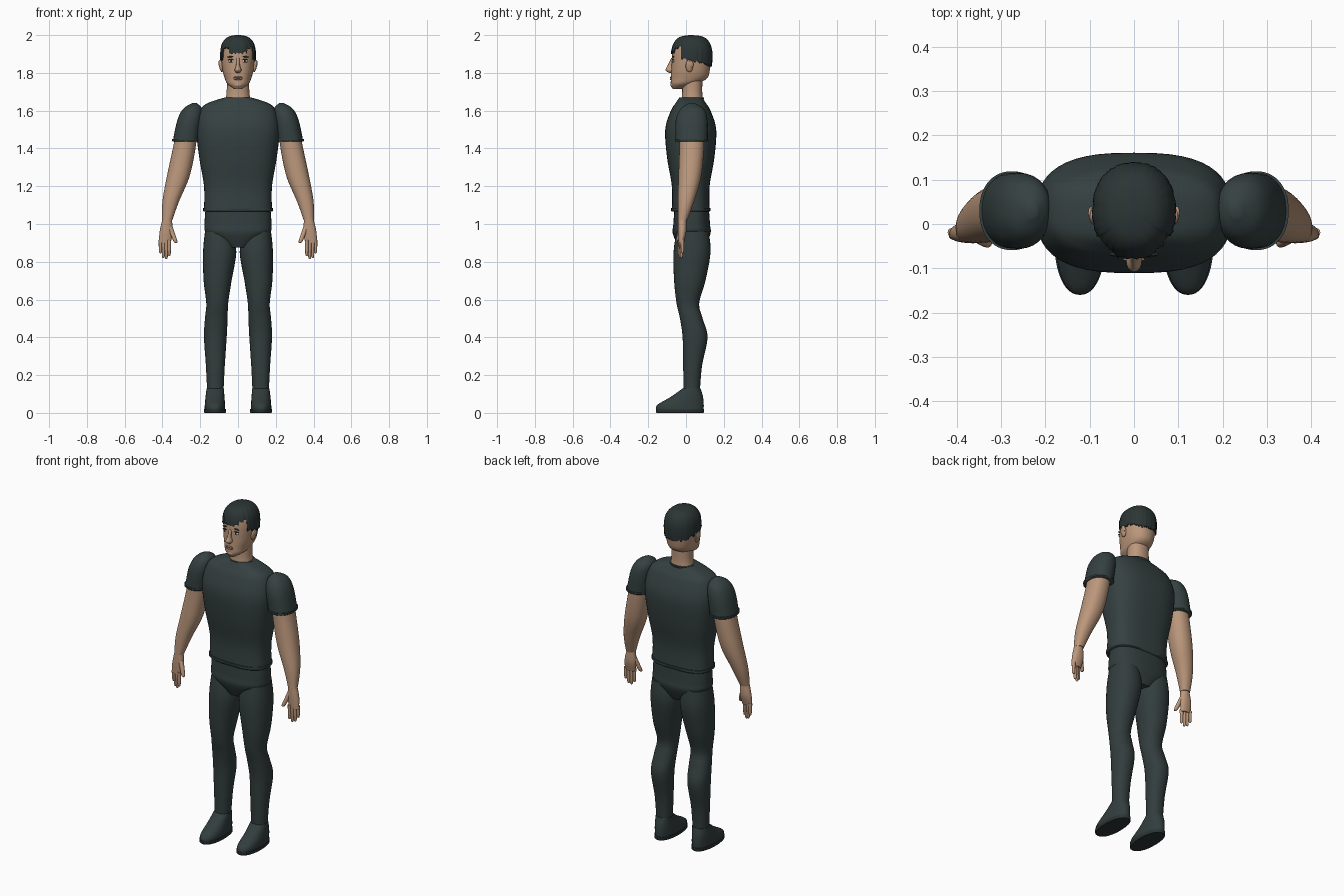
import bpy, bmesh, math, random
from mathutils import Vector

random.seed(4)
default_cube = bpy.data.objects.get("Cube")
if default_cube:
    bpy.data.objects.remove(default_cube)


def material(name, red, green, blue):
    mat = bpy.data.materials.new(name)
    mat.use_nodes = True
    mat.diffuse_color = (red, green, blue, 1)
    shader = mat.node_tree.nodes["Principled BSDF"]
    shader.inputs["Base Color"].default_value = mat.diffuse_color
    shader.inputs["Roughness"].default_value = 0.8
    return mat


skin = material("skin", 0.5, 0.31, 0.2)
shirt_cloth = material("shirt cloth", 0.036, 0.052, 0.052)
trouser_cloth = material("trouser cloth", 0.033, 0.047, 0.047)
hair_black = material("hair black", 0.025, 0.035, 0.035)
eye_white = material("eye white", 0.6, 0.6, 0.55)
eye_dark = material("eye dark", 0.03, 0.025, 0.02)
lip_pink = material("lip pink", 0.4, 0.2, 0.14)


def finish(name, bm, mat, angle=45):
    """Turn a bmesh into a smooth shaded object that keeps sharp edges."""
    bmesh.ops.recalc_face_normals(bm, faces=bm.faces)
    mesh = bpy.data.meshes.new(name)
    bm.to_mesh(mesh)
    bm.free()
    mesh.materials.append(mat)
    mesh.shade_smooth()
    mesh.set_sharp_from_angle(angle=math.radians(angle))
    part = bpy.data.objects.new(name, mesh)
    bpy.context.collection.objects.link(part)
    return part


def smooth_rings(rings, steps):
    """Catmull-Rom curve through rings (z, x, y, half width, half depth)."""
    dense = []
    last = len(rings) - 1
    for i in range(last):
        before, start = rings[max(i - 1, 0)], rings[i]
        end, after = rings[i + 1], rings[min(i + 2, last)]
        for k in range(steps):
            t = k / steps
            dense.append([q + t / 2 * (r - p + t * (2*p - 5*q + 4*r - s + t * (3*(q - r) + s - p)))
                          for p, q, r, s in zip(before, start, end, after)])
    return dense + [list(rings[-1])]


def outline(ring, angle, power, grow=0.0):
    """Point on a superellipse ring, with angle zero at the front."""
    z, x, y, width, depth = ring
    across, back = math.sin(angle), -math.cos(angle)
    across = math.copysign(abs(across) ** (2 / power), across)
    back = math.copysign(abs(back) ** (2 / power), back)
    return Vector((x + across * (width + grow), y + back * (depth + grow), z))


def skin_rows(bm, rows):
    """Join neighbouring rows of vertices and cap both ends."""
    count = len(rows[0])
    for lower, upper in zip(rows, rows[1:]):
        for i in range(count):
            j = (i + 1) % count
            bm.faces.new((lower[i], lower[j], upper[j], upper[i]))
    bm.faces.new(rows[0])
    bm.faces.new(rows[-1])


def loft(name, rings, mat, power=2.2, sides=32, mirror=1, steps=5):
    bm = bmesh.new()
    rows = []
    for ring in smooth_rings(rings, steps):
        points = [outline(ring, math.tau * i / sides, power) for i in range(sides)]
        rows.append([bm.verts.new((v.x * mirror, v.y, v.z)) for v in points])
    skin_rows(bm, rows)
    return finish(name, bm, mat)


def centred(y, *rows):
    """Rings on the middle plane from (z, half width, half depth)."""
    return [(z, 0, y, width, depth) for z, width, depth in rows]


def edge_band(name, ring, height, mat, power=2.2, mirror=1, grow=0.004):
    """Thin raised band that starts at a ring of another part."""
    z, x, y, width, depth = ring
    wide = (x, y, width + grow, depth + grow)
    rings = [(z - grow, x, y, width, depth), (z, *wide), (z + height, *wide)]
    loft(name, rings, mat, power, sides=48, mirror=mirror, steps=1)


def blob(name, place, size, mat, tilt=0.0):
    bm = bmesh.new()
    bmesh.ops.create_uvsphere(bm, u_segments=20, v_segments=12, radius=1)
    bmesh.ops.scale(bm, vec=size, verts=bm.verts)
    part = finish(name, bm, mat)
    part.location = place
    part.rotation_euler.y = tilt


def finger(name, root, tip, radius, mirror):
    """Tapered digit with a rounded tip."""
    root, tip = Vector(root), Vector(tip)
    rings = []
    for along, swell in ((0, 1), (0.5, 0.9), (0.9, 0.75), (1, 0.3)):
        spot = root.lerp(tip, along)
        rings.append((spot.z, spot.x, spot.y, radius * swell, radius * swell))
    loft(name, rings, skin, sides=12, mirror=mirror, steps=3)


# Shirt body with hem and collar
shirt = centred(0.025, (1.07, 0.18, 0.1), (1.2, 0.18, 0.1), (1.35, 0.205, 0.125),
                (1.5, 0.22, 0.135), (1.6, 0.2, 0.105), (1.64, 0.16, 0.08), (1.67, 0.07, 0.06))
loft("shirt", shirt, shirt_cloth, power=2.7, sides=48)
edge_band("shirt_hem", shirt[0], 0.015, shirt_cloth, power=2.7)
edge_band("collar", (1.66, 0, 0.03, 0.07, 0.06), 0.01, shirt_cloth)

# Trouser hips
hips = centred(0.03, (0.875, 0.055, 0.07), (0.95, 0.165, 0.1), (1, 0.177, 0.097), (1.1, 0.17, 0.09))
loft("hips", hips, trouser_cloth, power=2.5, sides=48)

# Neck and head
loft("neck", centred(0.033, (1.64, 0.07, 0.06), (1.7, 0.06, 0.053), (1.8, 0.06, 0.055)), skin)
head = [(1.715, 0, -0.045, 0.02, 0.025), (1.74, 0, -0.015, 0.055, 0.065),
        (1.77, 0, 0.015, 0.07, 0.095), (1.82, 0, 0.025, 0.083, 0.102),
        (1.9, 0, 0.03, 0.088, 0.103), (1.95, 0, 0.03, 0.078, 0.09),
        (1.98, 0, 0.03, 0.05, 0.06), (1.99, 0, 0.03, 0.01, 0.01)]
loft("head", head, skin, sides=48)
head_dense = smooth_rings(head, 6)
crown = head[-1][0]


def head_ring(z):
    for low, high in zip(head_dense, head_dense[1:]):
        if low[0] <= z <= high[0]:
            t = (z - low[0]) / (high[0] - low[0])
            return [a + (b - a) * t for a, b in zip(low, high)]
    return head_dense[-1]


def on_face(x, z):
    """Frontmost point of the head at a given x and z."""
    ring = head_ring(z)
    angle = math.asin((abs(x) / ring[3]) ** 1.1)
    return Vector((x, outline(ring, angle, 2.2).y, z))


def hairline(angle):
    """Fringe in front, bare temples, then a gentle drop to the nape."""
    front = math.cos(angle)
    if front > 0.85:
        return 1.91
    return 1.935 if front > 0.5 else 1.865 + 0.025 * front


# Hair cap with a ragged edge and fine strand ridges
bm = bmesh.new()
strands, levels = 112, 14
angles = [math.tau * i / strands for i in range(strands)]
edges = [hairline(angle) + random.uniform(-0.01, 0.007) for angle in angles]
ridges = [random.uniform(-0.0015, 0.002) for angle in angles]
rows = []
for level in range(1, levels + 2):
    fall = min(1, level / levels) ** 2
    grow = 0.006 if level <= levels else -0.004
    row = []
    for angle, edge, ridge in zip(angles, edges, ridges):
        ring = head_ring(crown + (edge - crown) * fall)
        point = outline(ring, angle, 2.2, grow + ridge * fall)
        point.z += 0.01 * (1 - fall)
        row.append(bm.verts.new(point))
    rows.append(row)
skin_rows(bm, rows)
finish("hair", bm, hair_black, angle=60)

# Nose, lips and chin
nose = [(1.8, 0, -0.08, 0.01, 0.01), (1.815, 0, -0.08, 0.018, 0.028),
        (1.84, 0, -0.075, 0.01, 0.022), (1.88, 0, -0.07, 0.008, 0.007)]
loft("nose", nose, skin, sides=16)
for name, z in (("upper_lip", 1.776), ("lower_lip", 1.767)):
    blob(name, on_face(0, z), (0.025, 0.005, 0.005), lip_pink)
blob("chin", (0, -0.065, 1.738), (0.026, 0.018, 0.018), skin)

for mirror, side in ((1, "left"), (-1, "right")):
    # Eyes and brows
    eye = on_face(0.036 * mirror, 1.862)
    blob(side + "_eye", eye, (0.016, 0.005, 0.008), eye_white)
    blob(side + "_iris", eye - Vector((0, 0.003, 0)), (0.006, 0.004, 0.006), eye_dark)
    blob(side + "_eyelid", eye + Vector((0, 0, 0.008)), (0.018, 0.006, 0.003), eye_dark)
    brow = on_face(eye.x, eye.z + 0.024)
    blob(side + "_brow", brow, (0.02, 0.005, 0.004), hair_black, tilt=mirror * 0.1)

    # Ears
    ear = Vector((0.09 * mirror, 0.018, 1.837))
    blob(side + "_ear", ear, (0.01, 0.02, 0.033), skin, tilt=mirror * 0.15)
    inner_ear = ear + Vector((0.007 * mirror, 0.007, 0.008))
    blob(side + "_inner_ear", inner_ear, (0.006, 0.015, 0.02), skin, tilt=mirror * 0.15)

    # Sleeve with cuff
    sleeve = [(1.44, 0.275, 0.03, 0.07, 0.085), (1.55, 0.255, 0.03, 0.066, 0.084),
              (1.61, 0.24, 0.033, 0.05, 0.062), (1.64, 0.23, 0.03, 0.012, 0.015)]
    loft(side + "_sleeve", sleeve, shirt_cloth, mirror=mirror)
    edge_band(side + "_cuff", sleeve[0], 0.01, shirt_cloth, mirror=mirror)

    # Arm from shoulder to wrist
    arm = [(1.5, 0.27, 0.03, 0.055, 0.065), (1.4, 0.285, 0.03, 0.06, 0.065),
           (1.25, 0.317, 0.02, 0.06, 0.06), (1.12, 0.356, 0, 0.044, 0.043),
           (1.02, 0.375, -0.018, 0.027, 0.025)]
    loft(side + "_arm", arm, skin, mirror=mirror)

    # Hand: palm, fingers and thumb
    palm = [(1.03, 0.375, -0.02, 0.024, 0.022), (0.96, 0.38, -0.02, 0.035, 0.022),
            (0.9, 0.387, -0.026, 0.031, 0.013)]
    loft(side + "_palm", palm, skin, mirror=mirror)
    for i, reach in enumerate((0.83, 0.815, 0.82, 0.845)):
        x, y = 0.364 + 0.0155 * i, -0.034 + 0.005 * i
        finger(f"{side}_finger_{i + 1}", (x, y, 0.915), (x, y, reach), 0.01, mirror)
    finger(side + "_thumb", (0.36, -0.024, 0.985), (0.328, -0.045, 0.9), 0.014, mirror)

    # Trouser leg
    leg = [(0.11, 0.12, 0.03, 0.043, 0.043), (0.25, 0.12, 0.035, 0.05, 0.05),
           (0.4, 0.12, 0.048, 0.06, 0.066), (0.5, 0.115, 0.028, 0.06, 0.06),
           (0.58, 0.11, 0.01, 0.058, 0.06), (0.7, 0.108, 0.02, 0.074, 0.083),
           (0.85, 0.097, 0.032, 0.088, 0.098), (0.96, 0.1, 0.035, 0.075, 0.085)]
    loft(side + "_leg", leg, trouser_cloth, mirror=mirror)

    # Shoe with sole
    shoe = [(0.004, 0.122, -0.032, 0.054, 0.124), (0.04, 0.122, -0.03, 0.054, 0.124),
            (0.085, 0.122, 0.005, 0.05, 0.085), (0.13, 0.12, 0.03, 0.046, 0.047)]
    loft(side + "_shoe", shoe, trouser_cloth, mirror=mirror)
    edge_band(side + "_sole", shoe[0], 0.016, hair_black, mirror=mirror)
